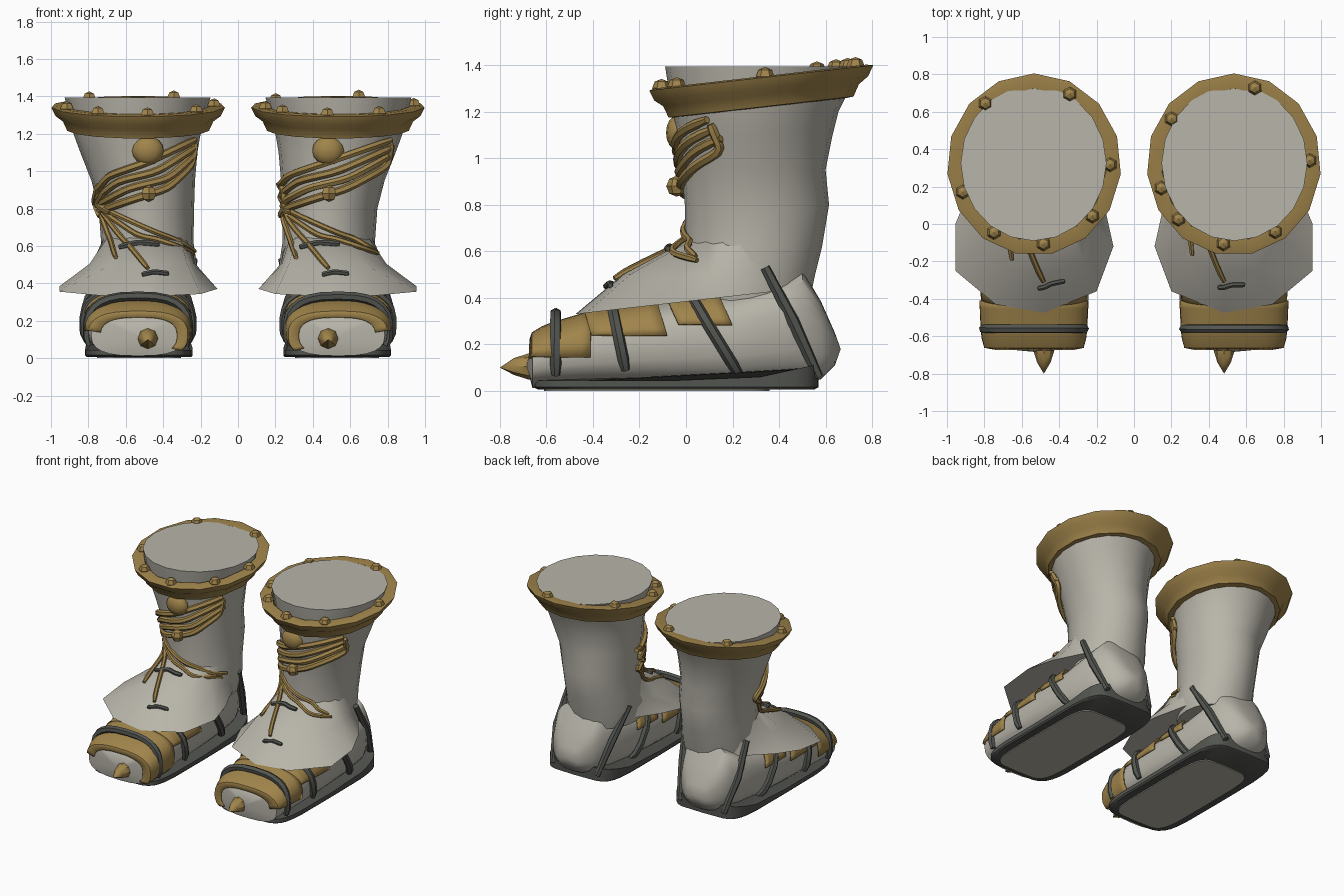
import bpy, bmesh, math
from mathutils import Vector
from mathutils.bvhtree import BVHTree

if "Cube" in bpy.data.objects:
    bpy.data.objects.remove(bpy.data.objects["Cube"])


def colour(name, rgb):
    m = bpy.data.materials.new(name)
    m.diffuse_color = (*rgb, 1)
    m.use_nodes = True
    m.node_tree.nodes["Principled BSDF"].inputs["Base Color"].default_value = m.diffuse_color
    return m


LEATHER = colour("pale leather", (0.48, 0.46, 0.4))
GOLD = colour("old gold", (0.35, 0.23, 0.07))
DARK = colour("dark grey", (0.085, 0.09, 0.08))
TAU = math.tau


def finish(bm, name, mat, angle=40):
    bmesh.ops.recalc_face_normals(bm, faces=bm.faces)
    me = bpy.data.meshes.new(name)
    bm.to_mesh(me)
    bm.free()
    me.materials.append(mat)
    me.shade_smooth()
    me.set_sharp_from_angle(angle=math.radians(angle))
    ob = bpy.data.objects.new(name, me)
    bpy.context.collection.objects.link(ob)
    return ob


def loft(name, rings, mat, closed=True, caps=(True, True), loop=False, angle=40):
    """Skin a list of equal-length point rings."""
    bm = bmesh.new()
    vs = [[bm.verts.new(p) for p in r] for r in rings]
    n = len(rings[0])
    pairs = list(zip(vs, vs[1:])) + ([(vs[-1], vs[0])] if loop else [])
    for a, b in pairs:
        for i in range(n if closed else n - 1):
            j = (i + 1) % n
            bm.faces.new((a[i], a[j], b[j], b[i]))
    if closed and not loop:
        for r, c in ((vs[0], caps[0]), (vs[-1], caps[1])):
            if c is True:
                bm.faces.new(r)
            elif c:
                tip = bm.verts.new(c)
                for i in range(n):
                    bm.faces.new((r[i], r[(i + 1) % n], tip))
    return finish(bm, name, mat, angle)


def tube(name, path, r, mat, sides=6):
    """Round bar along a path, with slightly tapered ends."""
    path = [Vector(p) for p in path]
    rings = []
    side = None
    for i, p in enumerate(path):
        d = (path[min(i + 1, len(path) - 1)] - path[max(i - 1, 0)]).normalized()
        if side is None:
            side = d.orthogonal().normalized()
        side = (side - d * side.dot(d)).normalized()
        up = d.cross(side)
        k = r * (0.75 if i in (0, len(path) - 1) else 1)
        rings.append([p + (side * math.cos(TAU * j / sides) + up * math.sin(TAU * j / sides)) * k
                      for j in range(sides)])
    return loft(name, rings, mat, angle=50)


def ball(name, loc, r, mat, u=8, v=6, scale=(1, 1, 1), angle=40):
    bm = bmesh.new()
    bmesh.ops.create_uvsphere(bm, u_segments=u, v_segments=v, radius=r)
    for w in bm.verts:
        w.co = Vector(a * b for a, b in zip(w.co, scale)) + Vector(loc)
    return finish(bm, name, mat, angle)


# Foot stations: y, half width, bottom, top
FOOT = [(-.66, .25, .012, .235), (-.6, .265, .02, .27), (-.4, .275, .02, .33), (-.1, .275, .02, .38),
        (.2, .26, .02, .42), (.42, .24, .03, .48), (.5, .205, .03, .52), (.58, .17, .05, .385), (.64, .09, .11, .25)]
# Shaft stations: z, centre x, radius x, centre y, radius y
SHAFT = [(.38, .48, .24, .27, .26), (.5, .48, .26, .275, .28), (.62, .485, .247, .29, .295),
         (.8, .49, .255, .305, .31), (.95, .507, .277, .29, .31), (1.1, .53, .313, .295, .335),
         (1.2, .54, .34, .3, .355), (1.27, .54, .36, .31, .38), (1.395, .537, .39, .325, .415)]
# Skirt outline in plan
SKIRT = [(.955, 0), (.955, -.25), (.74, -.43), (.48, -.475), (.2, -.36), (.11, -.12), (.15, .06),
         (.25, .32), (.37, .49), (.6, .49), (.74, .38), (.88, .18)]
POW = 2.7


def station(y):
    y = min(max(y, FOOT[0][0]), FOOT[-1][0])
    for a, b in zip(FOOT, FOOT[1:]):
        if y <= b[0]:
            t = (y - a[0]) / (b[0] - a[0])
            return [p + (q - p) * t for p, q in zip(a, b)]


def foot_point(s, y, t, off=0, lift=None):
    _, hw, z0, z1 = station(y)
    lift = off if lift is None else lift
    sp = lambda v: math.copysign(abs(v) ** (2 / POW), v)
    return Vector((s * (.535 + (hw + off) * sp(math.cos(t))), y,
                   (z0 + z1) / 2 + ((z1 - z0) / 2 + lift) * sp(math.sin(t))))


def start_angle(y, z):
    """Section angle at which the foot surface reaches height z."""
    _, _, z0, z1 = station(y)
    v = max(-.99, min(.99, (z - (z0 + z1) / 2) / ((z1 - z0) / 2)))
    return math.asin(math.copysign(abs(v) ** (POW / 2), v))


def wrap(name, s, y0, y1, low, low_in, shear, lip=False):
    """Gold plate hugging the upper foot, with an optional lip over the toe."""
    rows = []
    for i in range(7):
        y = y0 + (y1 - y0) * i / 6
        a, b = start_angle(y, low), math.pi - start_angle(y, low_in)
        row = [foot_point(s, y, a + (b - a) * k / 20, .012) for k in range(21)]
        rows.append([p + Vector((0, -shear * (p.z - low), 0)) for p in row])
    if lip:
        rows.insert(0, [Vector((s * .515 + (p.x - s * .515) * .78, p.y - .01, .1 + (p.z - .1) * .8))
                        for p in rows[0]])
    ob = loft(name, rows, GOLD, closed=False)
    m = ob.modifiers.new("thickness", 'SOLIDIFY')
    m.thickness, m.offset = .012, 0


def slab(name, s, levels, y0, y1, hw, mat):
    """Rounded flat plate; levels are (size factor, z, heel rise)."""
    rings = []
    for k, z, rise in levels:
        ring = []
        for i in range(28):
            c, q = math.cos(TAU * i / 28), math.sin(TAU * i / 28)
            y = (y0 + y1) / 2 + (y1 - y0) / 2 * k * math.copysign(abs(q) ** .35, q)
            ring.append((s * .53 + hw * k * math.copysign(abs(c) ** .35, c), y, z + max(0, y - .25) * rise))
        rings.append(ring)
    loft(name, rings, mat)


def build_boot(s):
    side = "right" if s > 0 else "left"
    cx = s * .482

    # Leg of the boot with a flat closed top
    n = 20
    rings = [[(s * x + rx * math.cos(TAU * i / n), y + ry * math.sin(TAU * i / n), z) for i in range(n)]
             for z, x, rx, y, ry in SHAFT]
    shaft = loft(side + "_shaft", rings, LEATHER)

    # Flared skirt over the instep
    outer = [Vector((s * x, y, .33 + (y + .475) * .114)) for x, y in SKIRT]
    inner = []
    for p in outer:
        a = math.atan2((p.y - .28) / .295, (p.x - s * .485) / .247)
        inner.append(Vector((s * .485 + .235 * math.cos(a), .29 + .283 * math.sin(a), .65)))
    mid = [o.lerp(i, .42) + Vector((0, 0, .035)) if o.y < -.3 else o.lerp(i, .62) - Vector((0, 0, .045))
           for o, i in zip(outer, inner)]
    skirt = loft(side + "_skirt", [outer, mid, inner], LEATHER)

    # Foot with pointed heel, sole and toe spike
    m = 24
    loft(side + "_foot", [[foot_point(s, f[0], TAU * i / m) for i in range(m)] for f in FOOT], LEATHER,
         caps=((s * .52, -.685, .11), (s * .53, .665, .18)), angle=50)
    slab(side + "_sole", s, ((.97, .006, 0), (1, .016, 0), (1, .045, .22), (.96, .045, .22)), -.655, .57, .288, DARK)
    slab(side + "_sole_patch", s, ((1, 0, 0), (1, .008, 0)), -.61, .36, .225, LEATHER)
    spike = [[(cx + r * math.cos(TAU * i / 8), y, .105 + r * math.sin(TAU * i / 8)) for i in range(8)]
             for y, r in ((-.62, .055), (-.68, .055), (-.74, .036))]
    loft(side + "_toe_spike", spike, GOLD, caps=(True, (cx, -.8, .1)))

    # Gold plates on the foot, the toe one reaching lower on the inner side
    wrap(side + "_toe_plate", s, -.658, -.41, .145, .05, 0, True)
    wrap(side + "_instep_plate", s, -.405, -.08, .235, .235, .3)
    wrap(side + "_ankle_plate", s, -.03, .2, .28, .28, .45)

    # Dark straps: foot y at the bottom, y at the top, low height, side gap, top gap
    for i, (yb, yt, low, off, lift) in enumerate(((-.56, -.56, .09, .004, .05), (-.26, -.32, .1, .015, .02),
                                                  (.23, .04, .08, .015, .02))):
        a = start_angle(yb, low)
        pts = []
        for k in range(17):
            t = a + (math.pi - 2 * a) * k / 16
            y = yb
            for _ in range(3):
                z = foot_point(s, y, t).z
                y = yb + (yt - yb) * (z - low) / (.36 - low)
            pts.append(foot_point(s, y, t, off, lift))
        tube(f"{side}_strap_{i + 1}", pts, .025, DARK)
    for e in (-1, 1):
        tube(f"{side}_heel_strap_{'inner' if e * s < 0 else 'outer'}",
             [(s * .53 + e * .185, .57, .06), (s * .525 + e * .232, .46, .3), (s * .49 + e * .255, .34, .53)],
             .028, DARK)

    # Tilted, flared cuff
    c = 15
    prof = [(-.08, .005), (-.03, .006), (0, 0), (-.022, -.045), (-.062, -.075), (-.085, -.125), (-.14, -.13)]

    def cuff_point(a, dr, dz):
        y = .318 + (.487 + dr) * math.sin(a)
        return (s * .534 + (.466 + dr) * math.cos(a), y, 1.29 + .113 * (y + .17) + dz)
    loft(side + "_cuff", [[cuff_point(TAU * i / c + math.pi / 2, *p) for i in range(c)] for p in prof],
         GOLD, loop=True, angle=35)

    # Cuff studs, by angle round the cuff
    angles = (130, 62, 0, -40, -83, -122, -160) if s < 0 else (145, 74, 3, -57, -98, -137, -163)
    for i, d in enumerate(angles):
        ball(f"{side}_cuff_stud_{i + 1}", cuff_point(math.radians(d), -.06, .004), .04, GOLD, 6, 4, angle=20)

    # Things laid over the front of the boot
    trees = []
    for ob in (shaft, skirt):
        me = ob.data
        trees.append(BVHTree.FromPolygons([v.co for v in me.vertices], [p.vertices[:] for p in me.polygons]))

    def drape(name, pts, r, mat):
        path = []
        for a, b in zip(pts, pts[1:]):
            for k in range(6):
                t = k / 6
                path.append((a[0] + (b[0] - a[0]) * t, a[1] + (b[1] - a[1]) * t))
        path.append(pts[-1])
        out = []
        for u, z in path:
            x = cx + u
            hits = [h for h in (t.ray_cast(Vector((x, -2, z)), Vector((0, 1, 0))) for t in trees) if h[0]]
            if hits:
                h = min(hits, key=lambda q: q[0].y)
            else:
                h = trees[0].find_nearest(Vector((x, .15, z)))
            nrm = h[1] if h[1].y < 0 else -h[1]
            out.append(h[0] + nrm * r * .7)
        for _ in range(2):
            out = [out[0]] + [(p + q * 2 + w) / 4 for p, q, w in zip(out, out[1:], out[2:])] + [out[-1]]
        tube(name, out, r, mat)

    # Laces fanning from a side knot
    e = .24 if s < 0 else .325
    upper = [[(-.26, .9), (-.2, .98), (0, 1.05), (e, 1.17)],
             [(-.26, .86), (-.15, .95), (.05, 1.0), (e, 1.13)],
             [(-.26, .82), (-.1, .91), (.1, .96), (e, 1.09)],
             [(-.25, .79), (-.08, .85), (.1, .91), (e - .02, 1.03), (e, 1.15)],
             [(-.24, .76), (-.27, .84), (-.25, .93)],
             [(-.19, .78), (-.26, .83), (-.22, .9)]]
    lower = [[(-.25, .79), (-.2, .65), (-.17, .53)], [(-.25, .8), (-.12, .62), (0, .475)],
             [(-.24, .79), (-.06, .66), (.1, .61), (.26, .555)], [(-.25, .81), (-.02, .7), (.14, .63), (.24, .57)]]
    for i, p in enumerate(upper):
        drape(f"{side}_upper_lace_{i + 1}", p, .021, GOLD)
    for i, p in enumerate(lower):
        drape(f"{side}_lower_lace_{i + 1}", p, .015, GOLD)
    ball(side + "_round_button", (cx, -.035, 1.11), .085, GOLD, 12, 8, (1, .6, .9))
    ball(side + "_small_button", (cx + .005, -.04, .88), .045, GOLD, 6, 4, angle=20)

    # Dark slits on the instep
    drape(side + "_upper_slit", [(-.15, .585), (-.05, .61), (.06, .6)], .016, DARK)
    drape(side + "_lower_slit", [(-.03, .44), (.03, .455), (.11, .445)], .014, DARK)


for sign in (-1, 1):
    build_boot(sign)
